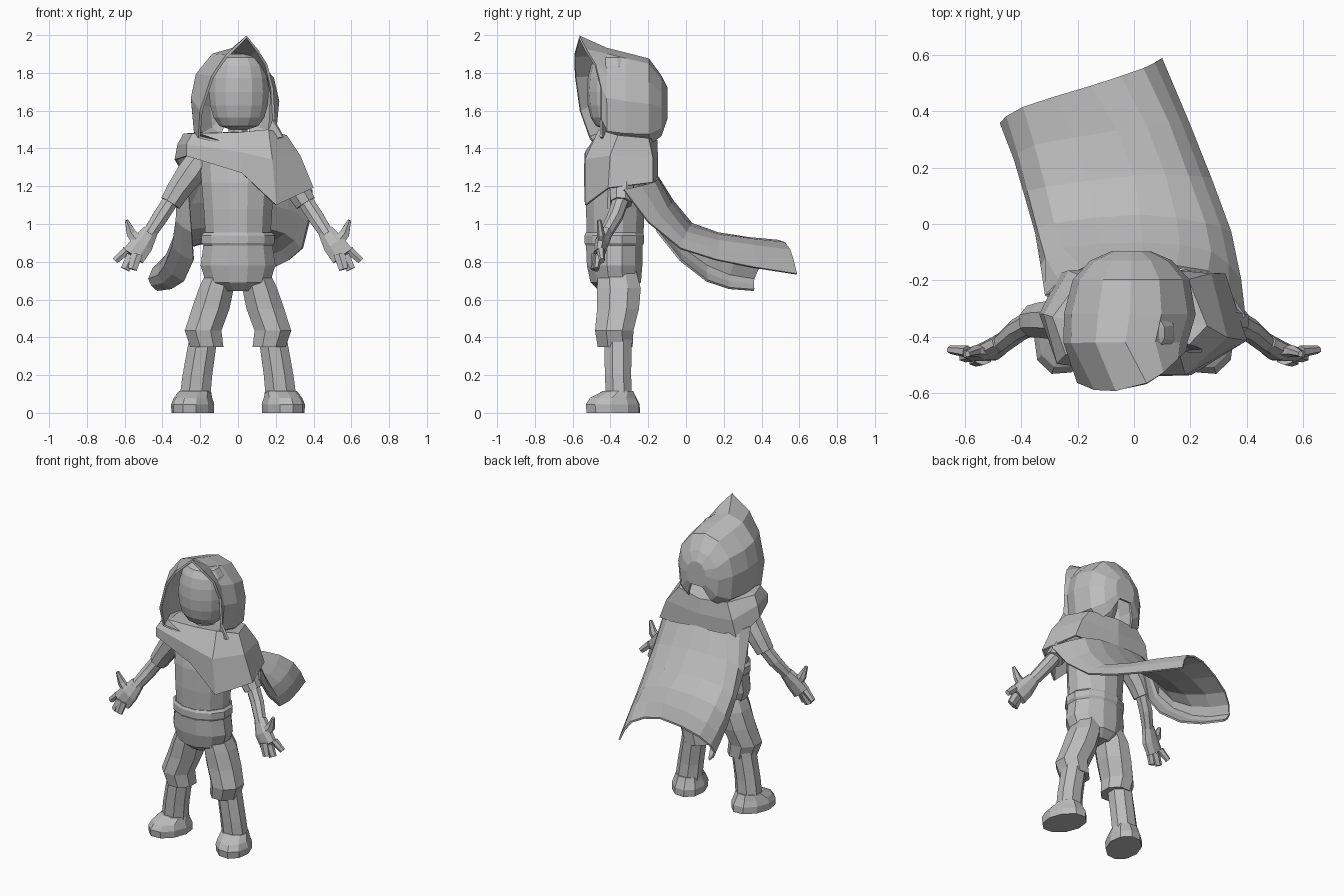
import bpy, bmesh, math
from mathutils import Vector

cloth = bpy.data.materials.new("plain_grey")
cloth.diffuse_color = (0.5, 0.5, 0.5, 1)


def finish(name, bm, mirror=False, thick=0):
    bmesh.ops.recalc_face_normals(bm, faces=bm.faces)
    me = bpy.data.meshes.new(name)
    bm.to_mesh(me)
    bm.free()
    me.materials.append(cloth)
    ob = bpy.data.objects.new(name, me)
    bpy.context.collection.objects.link(ob)
    if mirror:
        ob.modifiers.new("mirror", 'MIRROR')
    if thick:
        s = ob.modifiers.new("thickness", 'SOLIDIFY')
        s.thickness, s.offset = thick, 0
    return ob


def loft(name, rings, closed=True, start=True, end=True, mirror=False, thick=0):
    """Skin a list of equal-length point rows."""
    bm = bmesh.new()
    rows = [[bm.verts.new(p) for p in r] for r in rings]
    n = len(rows[0])
    for a, b in zip(rows, rows[1:]):
        for i in range(n if closed else n - 1):
            j = (i + 1) % n
            bm.faces.new((a[i], a[j], b[j], b[i]))
    if start:
        bm.faces.new(rows[0])
    if end:
        bm.faces.new(rows[-1])
    return finish(name, bm, mirror, thick)


def rounded(row):
    """Add a curved midpoint between neighbouring points of a row."""
    p = [Vector(q) for q in row]
    p = [2 * p[0] - p[1]] + p + [2 * p[-1] - p[-2]]
    out = []
    for i in range(1, len(p) - 2):
        out += [p[i], (9 * (p[i] + p[i + 1]) - p[i - 1] - p[i + 2]) / 16]
    return out + [p[-2]]


def tube(name, path, n=8, flat=False, mirror=False, turn=0):
    """Path of (x, y, z, radius across, radius in depth)."""
    pts = [Vector(p[:3]) for p in path]
    rings = []
    for k, p in enumerate(path):
        t = pts[min(k + 1, len(pts) - 1)] - pts[max(k - 1, 0)]
        t = Vector((0, 0, 1)) if flat else t.normalized()
        a = t.cross(Vector((0, 1, 0))).normalized()
        b = t.cross(a)
        a, b = (a * math.cos(turn) + b * math.sin(turn), b * math.cos(turn) - a * math.sin(turn))
        rings.append([pts[k] + a * p[3] * math.cos(w) + b * p[4] * math.sin(w)
                      for w in (2 * math.pi * (i + 0.5) / n for i in range(n))])
    return loft(name, rings, mirror=mirror)


# Torso, belt and hips
tube("torso", [(0, -.375, .93, .178, .155), (0, -.375, 1.08, .188, .16),
               (0, -.37, 1.22, .2, .16), (0, -.35, 1.36, .21, .15),
               (0, -.34, 1.45, .13, .11)], 12, True)
tube("belt", [(0, -.38, .885, .19, .155), (0, -.38, .90, .2, .163),
              (0, -.38, .94, .2, .163), (0, -.38, .955, .185, .155)], 12, True)
tube("hips", [(0, -.37, .645, .09, .09), (0, -.372, .69, .175, .138),
              (0, -.378, .78, .205, .152), (0, -.38, .90, .188, .155)], 12, True)
tube("neck", [(0, -.36, 1.4, .06, .06), (0, -.36, 1.56, .05, .05)], 8, True)

# Legs: baggy trousers over straight boots
tube("trouser_leg", [(.165, -.375, .35, .095, .1), (.185, -.38, .435, .105, .11),
                     (.145, -.36, .55, .108, .12), (.115, -.355, .66, .1, .125),
                     (.09, -.365, .75, .08, .11)], 8, True, True)
tube("boot_shaft", [(.228, -.355, .08, .088, .075), (.215, -.36, .2, .085, .075),
                    (.18, -.36, .42, .08, .08)], 8, True, True)
tube("boot_foot", [(.24, -.385, 0, .108, .15), (.24, -.388, .045, .11, .152),
                   (.238, -.385, .08, .098, .13), (.228, -.36, .115, .085, .085)],
     10, True, True, .35)

# Arms and hands
tube("sleeve", [(.19, -.34, 1.355, .075, .07), (.25, -.34, 1.27, .08, .076),
                (.315, -.34, 1.18, .068, .068), (.358, -.345, 1.11, .06, .06)], 8, mirror=True)
tube("forearm", [(.345, -.34, 1.14, .045, .045), (.41, -.375, 1.04, .045, .042),
                 (.475, -.43, .94, .038, .034)], 8, mirror=True)
tube("palm", [(.465, -.42, .96, .045, .034), (.51, -.45, .89, .065, .036),
              (.555, -.462, .83, .068, .027)], 8, mirror=True)
tube("thumb", [(.52, -.45, .90, .04, .026), (.565, -.45, .95, .03, .02),
               (.59, -.46, 1.02, .01, .012)], 6, mirror=True)
for k, (root, tip, r) in enumerate([((.535, -.478, .84), (.56, -.49, .76), .028),
                                    ((.562, -.465, .83), (.597, -.475, .76), .028),
                                    ((.59, -.452, .86), (.65, -.445, .805), .02)]):
    tube("finger_%d" % (k + 1), [root + (r + .006, .022), tip + (r, .015)], 6, mirror=True)

# Smooth blank face
tube("face", [(.005, -.385, 1.5 + .2 * (1 - math.cos(t)),
               .02 + .142 * math.sin(t) ** .6, .02 + .12 * math.sin(t) ** .6)
              for t in (math.pi * (.02 + .96 * i / 8) for i in range(9))], 14, True)

# Hood: slanted pointed rim, then arches closing toward the back
rim = [(-.08, -.49, 1.43), (-.205, -.51, 1.46), (-.195, -.56, 1.6), (-.135, -.585, 1.78),
       (-.06, -.59, 1.89), (.045, -.565, 1.99), (.10, -.53, 1.92), (.15, -.48, 1.84),
       (.18, -.45, 1.72), (.19, -.45, 1.55), (.24, -.45, 1.46)]
half = [(-.6, 0), (-.93, .13), (-1, .48), (-.88, .73), (-.48, .94)]
arch = half + [(0, 1)] + [(-u, v) for u, v in reversed(half)]
hood = [rim]
for y, cx, w, low, top in [(-.42, -.03, .212, 1.43, 1.925), (-.32, -.015, .226, 1.42, 1.9),
                           (-.2, -.01, .2, 1.42, 1.87), (-.135, -.01, .14, 1.47, 1.78),
                           (-.105, -.01, .07, 1.56, 1.72)]:
    hood.append([(cx + u * w, y, low + v * (top - low)) for u, v in arch])
loft("hood", hood, closed=False, start=False, thick=.015)

# Draped collar, hanging lower on one side
collar = [
    [(.07 * math.sin(a), -.36 - .07 * math.cos(a), 1.48)
     for a in (math.pi * i / 4 for i in range(8))],
    [(0, -.46, 1.48), (.16, -.46, 1.495), (.255, -.36, 1.465), (.19, -.2, 1.45),
     (0, -.155, 1.44), (-.18, -.19, 1.45), (-.285, -.33, 1.475), (-.24, -.46, 1.475)],
    [(.01, -.53, 1.38), (.18, -.53, 1.34), (.325, -.40, 1.36), (.27, -.18, 1.35),
     (0, -.155, 1.34), (-.23, -.17, 1.35), (-.315, -.32, 1.42), (-.27, -.49, 1.42)],
    [(.02, -.535, 1.27), (.2, -.53, 1.1), (.395, -.41, 1.19), (.32, -.18, 1.22),
     (0, -.155, 1.21), (-.26, -.18, 1.22), (-.33, -.32, 1.34), (-.27, -.49, 1.36)]]
loft("collar", collar, start=False, end=False, thick=.012)

# Cape blown back: rows from the collar to the hem, left to right
cape = [
    [(-.31, -.25, 1.3), (-.18, -.16, 1.25), (.03, -.155, 1.25), (.26, -.17, 1.22), (.39, -.33, 1.18)],
    [(-.325, -.15, 1.02), (-.25, -.09, 1.11), (.03, -.07, 1.12), (.27, -.1, 1.08), (.375, -.2, 1.01)],
    [(-.345, -.03, .88), (-.28, 0, .97), (.02, .03, 1.0), (.25, 0, .955), (.34, -.03, .87)],
    [(-.385, .11, .78), (-.31, .13, .90), (0, .17, .95), (.19, .17, .91), (.27, .16, .81)],
    [(-.42, .23, .73), (-.35, .28, .85), (-.06, .33, .925), (.12, .36, .885), (.19, .36, .77)],
    [(-.47, .36, .71), (-.39, .415, .82), (-.15, .49, .91), (.03, .55, .86), (.095, .585, .735)]]
# Left edge curls under
curl = [(.04, -.02), (.08, -.06), (.11, -.07), (.1, -.08), (.07, -.07), (.045, -.06)]
cape = [rounded([(r[0][0] + dx, r[0][1], r[0][2] + dz)] + r) for r, (dx, dz) in zip(cape, curl)]
loft("cape", cape, closed=False, start=False, end=False, thick=.012)
